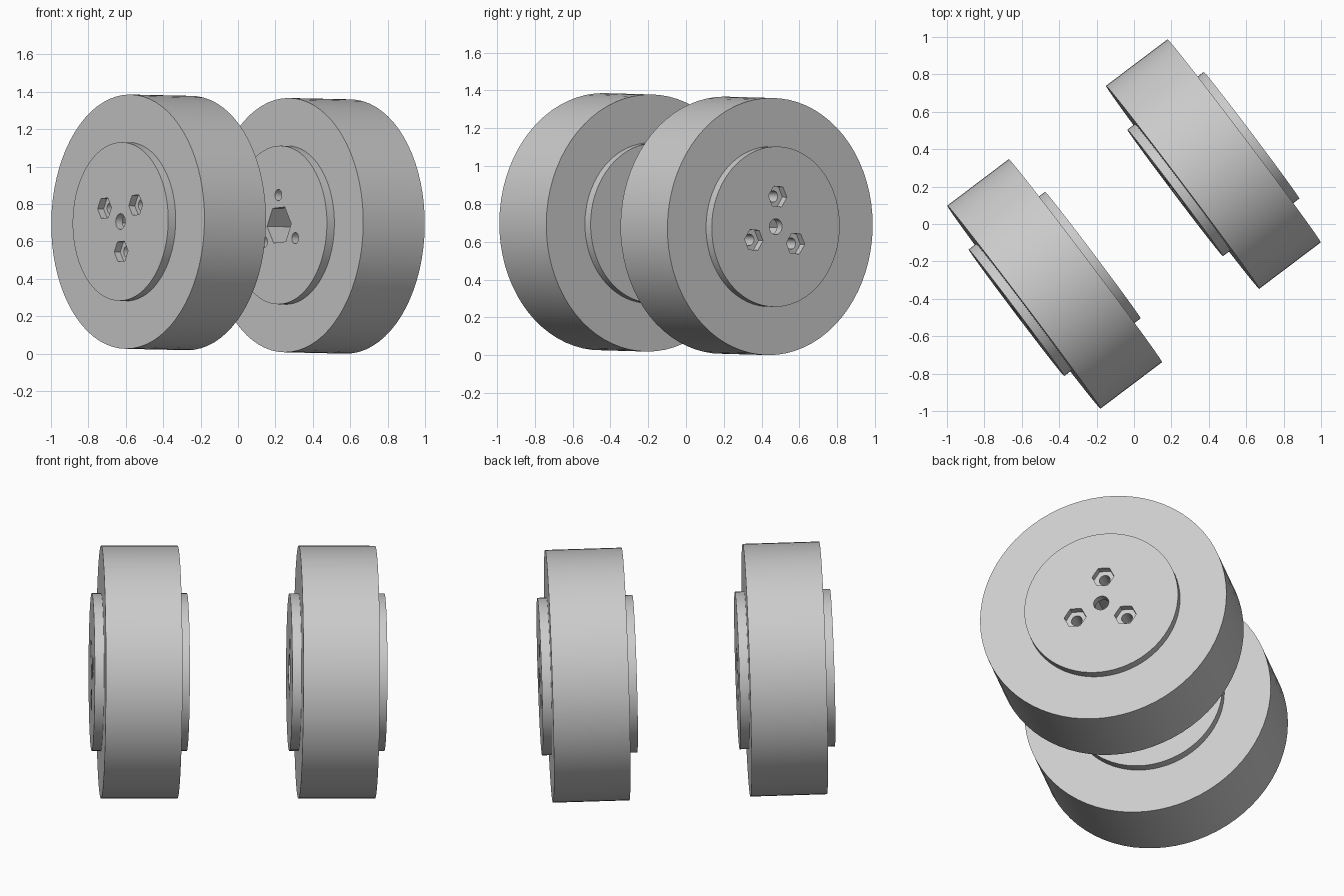
import bpy
import bmesh
from math import sin, cos, pi, radians
from mathutils import Vector, Matrix

cube = bpy.data.objects.get("Cube")
if cube:
    bpy.data.objects.remove(cube, do_unlink=True)

grey = bpy.data.materials.new("light grey")
grey.use_nodes = True
grey.diffuse_color = (0.6, 0.6, 0.6, 1)
grey.node_tree.nodes["Principled BSDF"].inputs["Base Color"].default_value = (0.6, 0.6, 0.6, 1)

# Wheel dimensions, measured along and around the axle
TREAD_R, TREAD_HALF = 0.68, 0.206
HUB_R, HUB_HALF = 0.424, 0.256
BOLT_CIRCLE = 0.16

# Axle shared by both wheels, slightly tilted
YAW, TILT = radians(37.05), radians(1)
AXLE = Vector((cos(YAW) * cos(TILT), sin(YAW) * cos(TILT), -sin(TILT)))
ACROSS = Vector((sin(YAW), -cos(YAW), 0))
MIDDLE = Vector((0, 0, 0.693))


def make_object(name, bm):
    bmesh.ops.recalc_face_normals(bm, faces=bm.faces)
    mesh = bpy.data.meshes.new(name)
    bm.to_mesh(mesh)
    bm.free()
    mesh.materials.append(grey)
    obj = bpy.data.objects.new(name, mesh)
    bpy.context.collection.objects.link(obj)
    return obj


def prism(name, sides, radius, z0, z1, x=0, y=0, turn=0):
    """Straight prism along the axle, used as a cutter."""
    bm = bmesh.new()
    ring = [bm.verts.new((x + radius * cos(turn + 2 * pi * i / sides),
                          y + radius * sin(turn + 2 * pi * i / sides), z0))
            for i in range(sides)]
    base = bm.faces.new(ring)
    top = bmesh.ops.extrude_face_region(bm, geom=[base])["geom"]
    bmesh.ops.translate(bm, vec=(0, 0, z1 - z0),
                        verts=[v for v in top if isinstance(v, bmesh.types.BMVert)])
    obj = make_object(name, bm)
    obj.hide_render = True
    return obj


def wheel_body(name):
    """Tread with a raised hub disc on each side, turned from a profile."""
    profile = [(0, -HUB_HALF), (HUB_R, -HUB_HALF), (HUB_R, -TREAD_HALF),
               (TREAD_R, -TREAD_HALF), (TREAD_R, TREAD_HALF),
               (HUB_R, TREAD_HALF), (HUB_R, HUB_HALF), (0, HUB_HALF)]
    bm = bmesh.new()
    verts = [bm.verts.new((r, 0, z)) for r, z in profile]
    edges = [bm.edges.new(pair) for pair in zip(verts, verts[1:])]
    bmesh.ops.spin(bm, geom=verts + edges, cent=(0, 0, 0), axis=(0, 0, 1),
                   angle=2 * pi, steps=72, use_duplicate=False)
    bmesh.ops.remove_doubles(bm, verts=bm.verts, dist=0.0001)
    # Merge the flat hub ends into single faces
    poles = [v for v in bm.verts if v.co.xy.length < 0.001]
    bmesh.ops.dissolve_verts(bm, verts=poles)
    return make_object(name, bm)


def make_wheel(name, side, first_bolt, roll):
    wheel = wheel_body(name)

    # Axle bore: hexagonal socket from the inner face, round hole outside
    cutters = [prism("socket_cutter", 6, 0.107, -0.4, HUB_HALF - 0.045, turn=roll),
               prism("bore_cutter", 32, 0.042, 0, 0.4)]
    # Three bolt holes with hexagonal recesses on the outer face
    for i in range(3):
        angle = first_bolt + roll + i * 2 * pi / 3
        x, y = BOLT_CIRCLE * cos(angle), BOLT_CIRCLE * sin(angle)
        cutters.append(prism("bolt_cutter", 24, 0.03, -0.4, 0.4, x, y))
        cutters.append(prism("recess_cutter", 6, 0.061, HUB_HALF - 0.04, 0.4, x, y, roll))

    for cutter in cutters:
        mod = wheel.modifiers.new("cut", "BOOLEAN")
        mod.operation = "DIFFERENCE"
        mod.solver = "EXACT"
        mod.object = cutter
    bpy.context.view_layer.update()
    depsgraph = bpy.context.evaluated_depsgraph_get()
    result = bpy.data.meshes.new_from_object(wheel.evaluated_get(depsgraph))
    wheel.modifiers.clear()
    wheel.data = result
    for cutter in cutters:
        bpy.data.objects.remove(cutter, do_unlink=True)

    # Stand the wheel on the axle with its recessed face outward
    out, right = AXLE * side, ACROSS * -side
    wheel.matrix_world = Matrix.Translation(MIDDLE + out * 0.5317) @ \
        Matrix((right, out.cross(right), out)).transposed().to_4x4()

    bpy.ops.object.select_all(action="DESELECT")
    wheel.select_set(True)
    bpy.context.view_layer.objects.active = wheel
    bpy.ops.object.shade_smooth_by_angle(angle=radians(30))


make_wheel("right_wheel", -1, radians(270), radians(3.5))
make_wheel("left_wheel", 1, radians(90), radians(-4))
